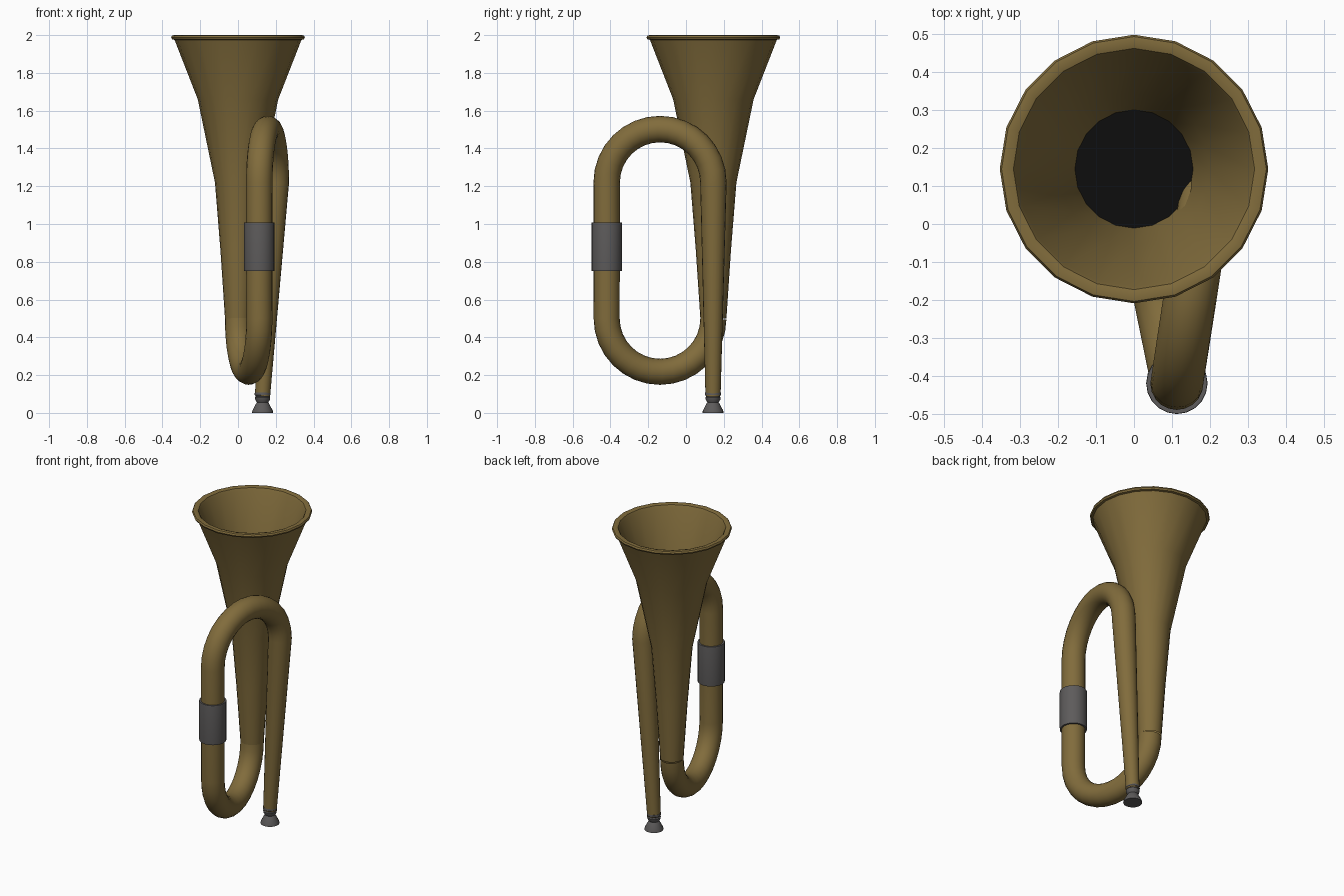
import bpy, bmesh, math
from mathutils import Vector

if "Cube" in bpy.data.objects:
    bpy.data.objects.remove(bpy.data.objects["Cube"])

def material(name, rgb):
    m = bpy.data.materials.new(name)
    m.diffuse_color = (*rgb, 1)
    m.use_nodes = True
    m.node_tree.nodes["Principled BSDF"].inputs["Base Color"].default_value = m.diffuse_color
    return m

BRASS = material("brass", (0.22, 0.15, 0.045))
STEEL = material("dark steel", (0.11, 0.105, 0.105))
BLACK = material("bore black", (0.004, 0.004, 0.004))

def sweep(name, path, mat, sides=20, cap_start=False, cap_end=False, angle=40, vertical=False):
    """Round rings of given radius along a path of (x, y, z, radius)."""
    bm = bmesh.new()
    rings = []
    for i, p in enumerate(path):
        a, b = Vector(path[max(i - 1, 0)][:3]), Vector(path[min(i + 1, len(path) - 1)][:3])
        t = Vector((0, 0, 1)) if vertical else (b - a).normalized()
        u = Vector((1, 0, 0))
        u = (u - t * u.dot(t)).normalized()
        v = t.cross(u)
        c = Vector(p[:3])
        rings.append([bm.verts.new(c + p[3] * (u * math.cos(k * math.tau / sides) + v * math.sin(k * math.tau / sides)))
                      for k in range(sides)])
    for r, s in zip(rings, rings[1:]):
        for k in range(sides):
            j = (k + 1) % sides
            bm.faces.new((r[k], r[j], s[j], s[k]))
    if cap_start:
        bm.faces.new(rings[0][::-1])
    if cap_end:
        bm.faces.new(rings[-1])
    if len(rings) > 1:
        bmesh.ops.recalc_face_normals(bm, faces=bm.faces)
    me = bpy.data.meshes.new(name)
    bm.to_mesh(me)
    bm.free()
    me.materials.append(mat)
    ob = bpy.data.objects.new(name, me)
    bpy.context.collection.objects.link(ob)
    bpy.ops.object.select_all(action='DESELECT')
    bpy.context.view_layer.objects.active = ob
    ob.select_set(True)
    bpy.ops.object.shade_smooth_by_angle(angle=math.radians(angle))
    return ob

def turned(name, x, y, profile, mat, **kw):
    return sweep(name, [(x, y, z, r) for r, z in profile], mat, vertical=True, **kw)

BY, FY = 0.145, -0.42              # bell side and front side of the loop
MID, R = (BY + FY) / 2, (BY - FY) / 2

# flared bell with rolled rim and inner wall
turned("bell", 0, BY, [
    (0.069, 0.5), (0.093, 0.86), (0.122, 1.22), (0.213, 1.66), (0.336, 1.975),
    (0.349, 1.978), (0.354, 1.988), (0.349, 1.998), (0.335, 2.0), (0.318, 1.995),
    (0.31, 1.98), (0.198, 1.66), (0.15, 1.42)], BRASS)
turned("bell_bore", 0, BY, [(0.158, 1.45)], BLACK, sides=48, cap_end=True)

# looped tube: bottom bend, front run, top bend, tapering lead pipe
N = 16
path = []
for i in range(N + 1):
    c = math.cos(math.pi * i / N)
    path.append((0.0565 * (1 - c), MID + R * c, 0.5 - R * math.sin(math.pi * i / N), 0.069))
for i in range(N + 1):
    c = math.cos(math.pi * i / N)
    path.append((0.1565 - 0.0435 * c, MID - R * c, 1.22 + R * math.sin(math.pi * i / N), 0.07))
path.append((0.13, 0.143, 0.09, 0.04))
sweep("tube", path, BRASS, cap_end=True)

# sleeve on the front run
turned("sleeve", 0.113, FY, [(0.069, 0.752), (0.08, 0.752), (0.081, 0.76),
                             (0.081, 1.0), (0.08, 1.008), (0.069, 1.008)], STEEL)

# mouthpiece
turned("mouthpiece", 0.13, 0.143, [
    (0.056, 0.0), (0.054, 0.012), (0.034, 0.05), (0.03, 0.056), (0.038, 0.068),
    (0.041, 0.082), (0.036, 0.088), (0.042, 0.096), (0.041, 0.108)],
    STEEL, cap_start=True, cap_end=True)
